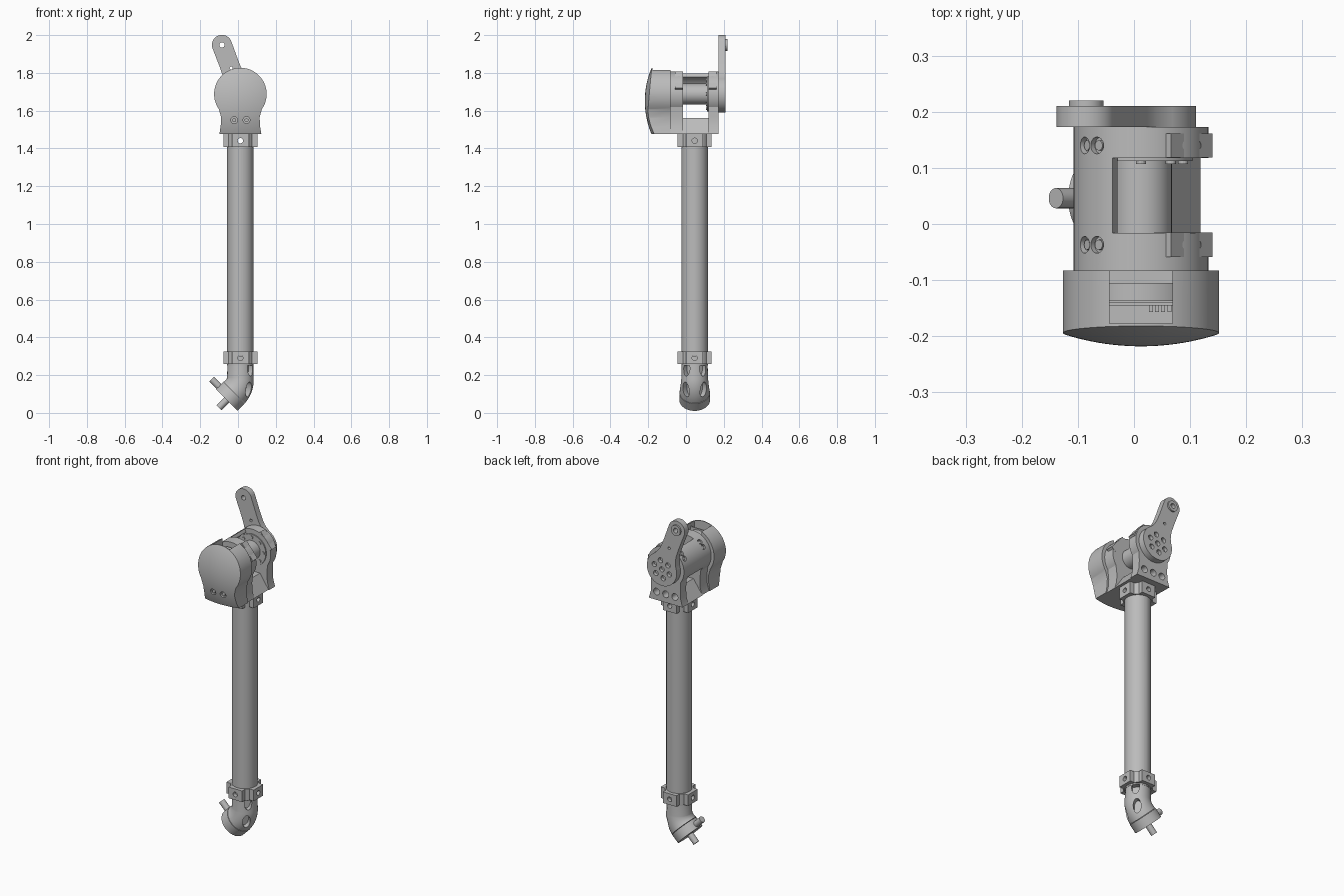
import bpy, bmesh, math
from mathutils import Vector, Matrix

if "Cube" in bpy.data.objects:
    bpy.data.objects.remove(bpy.data.objects["Cube"])

GREY = bpy.data.materials.new("plain grey")
GREY.use_nodes = True
GREY.diffuse_color = (0.5, 0.5, 0.5, 1)
GREY.node_tree.nodes["Principled BSDF"].inputs["Base Color"].default_value = (0.5, 0.5, 0.5, 1)

CX, CZ, TY = 0.0125, 1.688, 0.046      # motor axis and tube centre
parts = []


def finish(name, bm, keep=True):
    bmesh.ops.recalc_face_normals(bm, faces=bm.faces)
    me = bpy.data.meshes.new(name)
    bm.to_mesh(me)
    bm.free()
    me.materials.append(GREY)
    ob = bpy.data.objects.new(name, me)
    bpy.context.collection.objects.link(ob)
    if keep:
        parts.append(ob)
    else:
        ob.hide_render = True
    return ob


def rod(name, a, b, r, keep=True, stretch=1, seg=40):
    a, b = Vector(a), Vector(b)
    d = b - a
    m = Matrix.Translation((a + b) / 2) @ d.to_track_quat('Z', 'Y').to_matrix().to_4x4()
    bm = bmesh.new()
    bmesh.ops.create_cone(bm, cap_ends=True, segments=seg, radius1=r, radius2=r, depth=d.length,
                          matrix=m @ Matrix.Diagonal((1, stretch, 1, 1)))
    return finish(name, bm, keep)


def box(name, centre, size, keep=True, turn=0):
    m = Matrix.Translation(centre) @ Matrix.Rotation(turn, 4, 'Y') @ Matrix.Diagonal((*size, 1))
    bm = bmesh.new()
    bmesh.ops.create_cube(bm, size=1, matrix=m)
    return finish(name, bm, keep)


def prism(name, pts, y0, y1):
    bm = bmesh.new()
    f = bm.faces.new([bm.verts.new((x, y0, z)) for x, z in pts])
    new = bmesh.ops.extrude_face_region(bm, geom=[f])["geom"]
    bmesh.ops.translate(bm, vec=(0, y1 - y0, 0), verts=[v for v in new if isinstance(v, bmesh.types.BMVert)])
    return finish(name, bm)


def cut(target, cutters, op='DIFFERENCE'):
    for c in cutters:
        mod = target.modifiers.new("cut", 'BOOLEAN')
        mod.object, mod.operation, mod.solver = c, op, 'EXACT'
    dg = bpy.context.evaluated_depsgraph_get()
    me = bpy.data.meshes.new_from_object(target.evaluated_get(dg))
    target.modifiers.clear()
    target.data = me
    for c in cutters:
        bpy.data.objects.remove(c)


def arc(r, a0, a1, n, cx=CX, cz=CZ):
    angles = [math.radians(a0 + (a1 - a0) * i / n) for i in range(n + 1)]
    return [(cx + r * math.cos(a), cz + r * math.sin(a)) for a in angles]


def keyhole(r, waist, base):
    # round head with a pinched neck and a flared foot
    side = [(waist, 1.565), (waist + 0.002, 1.52), (base, 1.476)]
    left = [(CX - x, z) for x, z in side]
    right = [(CX + x, z) for x, z in reversed(side)]
    return arc(r, -35, 215, 56) + left + right


def y_hole(x, z, y0, y1, r):
    return rod("hole_cutter", (x, y0, z), (x, y1, z), r, keep=False, seg=24)


# Long tube with cross-drilled clamps
tube = rod("leg_tube", (CX, TY, 0.25), (CX, TY, 1.478), 0.07, seg=64)


def cross_holes(z):
    return [rod("hole_cutter", (CX - dx, TY - dy, z), (CX + dx, TY + dy, z), 0.014, keep=False, seg=24)
            for dx, dy in ((0.2, 0), (0, 0.2))]


for label, z, h in (("lower", 0.291, 0.066), ("upper", 1.441, 0.069)):
    cut(tube, cross_holes(z))
    clamp = rod(label + "_clamp", (CX, TY, z - h / 2), (CX, TY, z + h / 2), 0.077, seg=48)
    lugs = [box("lug", (CX, TY, z), s, keep=False) for s in ((0.18, 0.09, h), (0.09, 0.18, h))]
    cut(clamp, lugs, 'UNION')
    cut(clamp, cross_holes(z))

# Bent ankle swept along a short arc
bm = bmesh.new()
path = [(CX, 0.3, 0, 0.068), (CX, 0.186, 0, 0.07)]
for i in range(1, 11):
    a = math.radians(4.5 * i)
    path.append((CX - 0.11 * (1 - math.cos(a)), 0.186 - 0.11 * math.sin(a), a, 0.07 + 0.001 * i))
rings = []
for x, z, a, r in path:
    m = Matrix.Translation((x, TY, z)) @ Matrix.Rotation(a, 4, 'Y')
    rings.append(bmesh.ops.create_circle(bm, segments=48, radius=r, matrix=m)["verts"])
for lo, hi in zip(rings, rings[1:]):
    for i in range(48):
        j = (i + 1) % 48
        bm.faces.new((lo[i], lo[j], hi[j], hi[i]))
bm.faces.new(rings[0])
bm.faces.new(rings[-1])
ankle = finish("ankle_elbow", bm)
slots = []
for side in (-1, 1):
    for c, n in (((0.0, TY, 0.135), (0.75, 0.62 * side, -0.15)), ((CX, TY, 0.235), (0.75, 0.62 * side, 0))):
        c, n = Vector(c), Vector(n)
        slots.append(rod("slot_cutter", c + n * 0.04, c + n * 0.14, 0.021, keep=False, stretch=1.9))
cut(ankle, slots)

# Ankle rim, axle and side pin
face, axis, up = Vector((-0.06, TY, 0.068)), Vector((-0.707, 0, -0.707)), Vector((-0.707, 0, 0.707))
rod("ankle_rim", face - axis * 0.055, face, 0.081, seg=64)
rod("ankle_axle", face - axis * 0.01, face + axis * 0.057, 0.018)
rod("ankle_side_pin", face - axis * 0.022, face - axis * 0.022 + up * 0.134, 0.018)

# Domed motor cover with a notch in the top
cover = prism("motor_cover", keyhole(0.139, 0.102, 0.111), -0.25, -0.083)
bm = bmesh.new()
bmesh.ops.create_uvsphere(bm, u_segments=96, v_segments=128, radius=0.45,
                          matrix=Matrix.Translation((CX, 0.232, 1.65)) @ Matrix.Rotation(math.pi / 2, 4, 'X'))
cut(cover, [finish("dome_cutter", bm, False)], 'INTERSECT')
cut(cover, [box("notch_cutter", (CX, -0.118, 1.8), (0.113, 0.118, 0.14), keep=False)])
cut(cover, [y_hole(x, 1.55, -0.25, -0.19, 0.018) for x in (-0.02, 0.045)])
for x in (-0.02, 0.045):
    rod("cover_screw", (x, -0.199, 1.55), (x, -0.185, 1.55), 0.011, seg=6)

# Circuit board and gear can seen in the notch
box("circuit_board", (CX, -0.142, 1.755), (0.113, 0.006, 0.08))
rod("gear_can", (CX, -0.137, CZ), (CX, -0.105, CZ), 0.1)
for i in range(4):
    box("board_chip", (0.03 + 0.011 * i, -0.15, 1.775), (0.007, 0.014, 0.02))

# Front and rear arms, saddle and linking shell
front = prism("front_arm", keyhole(0.12, 0.092, 0.106), -0.084, -0.016)
rear = prism("rear_arm", keyhole(0.12, 0.096, 0.111), 0.118, 0.173)
prism("saddle", [(CX - 0.11, 1.476), (CX + 0.106, 1.476), (CX + 0.05, 1.56), (CX - 0.05, 1.56)], -0.02, 0.12)
prism("side_shell", arc(0.12, 115, 205, 24) + arc(0.1, 205, 115, 24), -0.018, 0.12)
cut(rear, [y_hole(CX + d, 1.525, 0.13, 0.2, 0.02) for d in (-0.06, 0, 0.06)])

# Motor barrel with end flanges and flange bolts
rod("motor_barrel", (CX, -0.02, CZ), (CX, 0.12, CZ), 0.055, seg=64)
rod("rear_flange", (CX, 0.112, CZ), (CX, 0.119, CZ), 0.092, seg=48)
for x, z in arc(0.075, 0, 315, 7):
    rod("flange_bolt", (x, 0.107, z), (x, 0.114, z), 0.009, seg=12)

# Flat pads on the left and sunken bolts on the right of each arm
out = Vector((math.cos(math.radians(40)), 0, math.sin(math.radians(40))))
along = Vector((-out.z, 0, out.x))
for arm, y in ((front, -0.037), (rear, 0.14)):
    hub = Vector((CX, y, CZ))
    pad = box("clamp_pad", hub + out * 0.098, (0.04, 0.043, 0.114), turn=-math.radians(40))
    cut(pad, [rod("hole_cutter", hub + out * 0.11 + along * s, hub + out * 0.14 + along * s, 0.008, False, seg=16)
              for s in (-0.018, 0.018)])
    cutters = []
    for deg in (131, 147):
        d = Vector((math.cos(math.radians(deg)), 0, math.sin(math.radians(deg))))
        cutters.append(rod("hole_cutter", hub + d * 0.108, hub + d * 0.14, 0.015, False, seg=24))
        rod("arm_bolt", hub + d * 0.1, hub + d * 0.115, 0.009, seg=16)
    cut(arm, cutters)

# Lever on the rear arm
tip = Vector((-0.085, 1.948))
hub = Vector((CX, CZ))
u = (tip - hub).normalized()
length = (tip - hub).length
neck = [(0.085, 0.064), (0.105, 0.057), (0.135, 0.053), (0.18, 0.052)]
local = arc(0.098, 50, 310, 48, 0, 0) + [(a, -b) for a, b in neck]
local += arc(0.053, -90, 90, 28, length, 0) + neck[::-1]
lever = prism("lever", [(hub.x + u.x * a - u.y * b, hub.y + u.y * a + u.x * b) for a, b in local], 0.173, 0.21)
boss = rod("lever_boss", (tip.x, 0.209, tip.y), (tip.x, 0.22, tip.y), 0.031)
cut(boss, [y_hole(tip.x, tip.y, 0.15, 0.25, 0.014)])
cut(lever, [y_hole(tip.x, tip.y, 0.15, 0.25, 0.014), y_hole(-0.036, 1.826, 0.15, 0.25, 0.008)]
    + [y_hole(x, z, 0.19, 0.25, 0.015) for x, z in arc(0.052, 20, 320, 5) + [(CX, CZ)]])

# Smooth the round surfaces, keep edges crisp
bpy.ops.object.select_all(action='DESELECT')
for ob in parts:
    ob.select_set(True)
bpy.context.view_layer.objects.active = parts[0]
bpy.ops.object.shade_smooth_by_angle(angle=math.radians(25))
